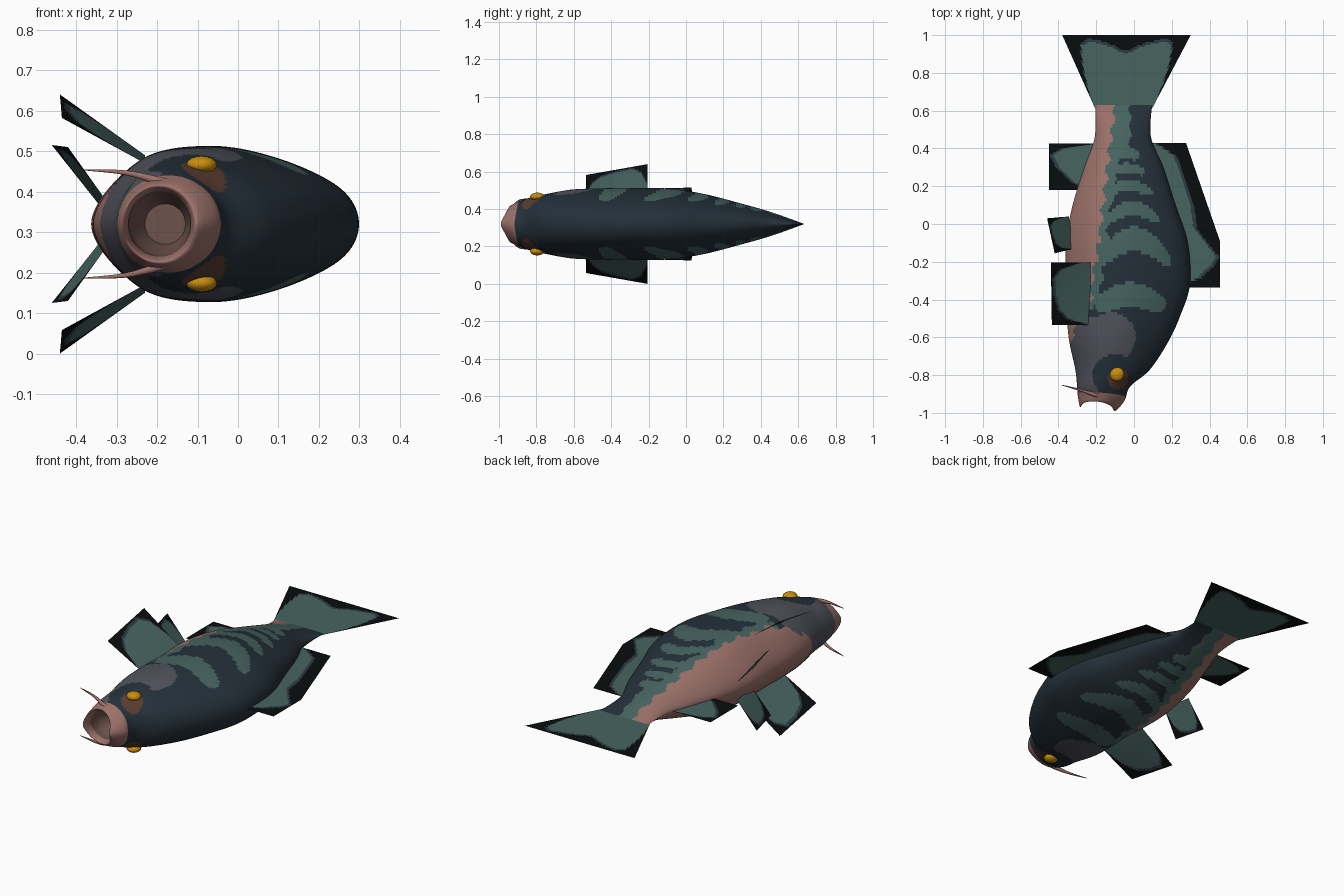
import bpy, bmesh, math
from mathutils import Vector

if "Cube" in bpy.data.objects:
    bpy.data.objects.remove(bpy.data.objects["Cube"], do_unlink=True)

MID = 0.32  # height of the fish's plane of symmetry
COLOURS = {
    "navy": (0.018, 0.030, 0.042), "teal": (0.062, 0.128, 0.118),
    "pink": (0.33, 0.165, 0.142), "grey": (0.082, 0.086, 0.106),
    "black": (0.003, 0.004, 0.004), "slate": (0.026, 0.042, 0.055),
    "amber": (0.58, 0.27, 0.005), "brown": (0.10, 0.045, 0.03),
    "mouth_brown": (0.15, 0.085, 0.068),
}
NAMES = list(COLOURS)
MATS = []
for name, rgb in COLOURS.items():
    m = bpy.data.materials.new(name)
    m.use_nodes = True
    m.diffuse_color = (*rgb, 1)
    bsdf = m.node_tree.nodes["Principled BSDF"]
    bsdf.inputs["Base Color"].default_value = (*rgb, 1)
    bsdf.inputs["Roughness"].default_value = 0.8
    MATS.append(m)


def finish(bm, name):
    me = bpy.data.meshes.new(name)
    bm.to_mesh(me)
    bm.free()
    for m in MATS:
        me.materials.append(m)
    ob = bpy.data.objects.new(name, me)
    bpy.context.collection.objects.link(ob)
    return ob


def lerp_table(table, u):
    for (a, va), (b, vb) in zip(table, table[1:]):
        if u <= b:
            return va + (vb - va) * max(u - a, 0) / (b - a)
    return table[-1][1]


def spline(p0, p1, p2, p3, t):
    return 0.5 * (2 * p1 + (p2 - p0) * t + (2 * p0 - 5 * p1 + 4 * p2 - p3) * t * t
                  + (3 * p1 - p0 - 3 * p2 + p3) * t ** 3)


def refine(items, n, closed):
    """Smooth curve through the given vectors, n steps per span."""
    count = len(items)
    pick = (lambda i: items[i % count]) if closed else (lambda i: items[min(max(i, 0), count - 1)])
    out = [spline(pick(i - 1), pick(i), pick(i + 1), pick(i + 2), k / n)
           for i in range(count if closed else count - 1) for k in range(n)]
    return out if closed else out + [items[-1]]


# ---- Body: cross-sections from mouth cavity, round the lip, to the tail root
# y, belly x, back x, half thickness, roundness, set-back of the sides
STATIONS = [
    (-0.80, -0.23, -0.13, 0.05, 1, 0), (-0.88, -0.265, -0.12, 0.075, 1, 0),
    (-0.955, -0.272, -0.115, 0.082, 1, 0.03), (-0.99, -0.285, -0.10, 0.096, 1, 0.04),
    (-0.935, -0.297, -0.05, 0.115, 1, 0.02), (-0.86, -0.302, -0.02, 0.137, 0.6, 0),
    (-0.77, -0.312, 0.085, 0.158, 0.3, 0), (-0.62, -0.343, 0.183, 0.183, 0, 0),
    (-0.48, -0.356, 0.247, 0.19, 0, 0), (-0.32, -0.36, 0.296, 0.192, 0, 0),
    (-0.10, -0.36, 0.285, 0.19, 0, 0), (0.10, -0.325, 0.22, 0.16, 0, 0),
    (0.30, -0.262, 0.155, 0.108, 0, 0), (0.46, -0.208, 0.09, 0.062, 0, 0),
    (0.63, -0.205, 0.095, 0.001, 0, 0),
]
PROFILE = [(0, 0), (0.18, 0.81), (0.44, 1), (0.70, 0.84), (0.93, 0.46), (1, 0)]


def section(y, belly, back, half, rnd, dip):
    pts = []
    for i in range(10):
        k, side = (i, 1) if i <= 5 else (10 - i, -1)
        a = math.pi * k / 5
        t = PROFILE[k][0] * (1 - rnd) + (1 - math.cos(a)) / 2 * rnd
        w = PROFILE[k][1] * (1 - rnd) + math.sin(a) * rnd
        pts.append(Vector((belly + (back - belly) * t,
                           y + dip * w + 0.02 * rnd * (1 - t), MID + side * half * w)))
    return pts


PINK_EDGE = [(-0.66, -0.35), (-0.58, -0.32), (-0.40, -0.23), (-0.18, -0.20),
             (0.05, -0.17), (0.32, -0.14), (0.63, -0.10)]
# Arched flank bars: centre x, top y, half length, thickness, droop
BARS = [(-0.02, -0.31, 0.19, 0.13, 0.09), (0.0, -0.015, 0.20, 0.13, 0.16),
        (-0.01, 0.12, 0.15, 0.075, 0.09), (-0.03, 0.235, 0.13, 0.06, 0.06),
        (-0.04, 0.325, 0.10, 0.055, 0.04), (-0.05, 0.41, 0.08, 0.065, 0.03)]


def inside(x, y, cx, cy, rx, ry):
    return ((x - cx) / rx) ** 2 + ((y - cy) / ry) ** 2 < 1


def body_colour(x, y):
    edge = lerp_table(PINK_EDGE, y) + 0.012 * math.sin(y * 60)
    if inside(x, y, -0.085, -0.82, 0.055, 0.055):
        return "brown"
    if y > -0.66 and x < edge:
        return "pink"
    if inside(x, y, -0.10, -0.80, 0.12, 0.11):
        return "navy"
    if inside(x, y, -0.12, -0.60, 0.13, 0.13) or (y < -0.5 and x < -0.19):
        return "grey"
    if y > -0.45 and x < edge + 0.045:
        return "teal"
    if y > 0.37 and x < -0.02 + 0.008 * math.sin(y * 70):
        return "teal"
    for cx, top, half, thick, droop in BARS:
        q = (x - cx) / half
        if abs(q) < 1:
            hi = top - droop * q * q
            if hi - thick * math.sqrt(1 - q ** 4) < y < hi:
                return "teal"
    return "navy"


STEP = 11
rings = [refine(section(*s), 14, True) for s in STATIONS]
columns = [refine(list(col), STEP, False) for col in zip(*rings)]
rows = list(zip(*columns))
bm = bmesh.new()
grid = [[bm.verts.new(p) for p in row] for row in rows]
for r in range(len(grid) - 1):
    for c in range(len(grid[0])):
        d = (c + 1) % len(grid[0])
        f = bm.faces.new((grid[r][c], grid[r][d], grid[r + 1][d], grid[r + 1][c]))
        f.smooth = True
        p = f.calc_center_median()
        zone = r / STEP
        colour = "mouth_brown" if zone < 1.8 else "pink" if zone < 4.2 else body_colour(p.x, p.y)
        f.material_index = NAMES.index(colour)
cap = bm.faces.new(grid[0])
cap.material_index = NAMES.index("mouth_brown")
bmesh.ops.recalc_face_normals(bm, faces=bm.faces)
finish(bm, "body")


# ---- Fins: thin sheets between a root line and a tip line, dark beyond a limit
def along(path, u):
    s = u * (len(path) - 1)
    i = min(int(s), len(path) - 2)
    return Vector(path[i]).lerp(Vector(path[i + 1]), s - i)


def fin(name, root, tip, limit, border=0.07, n=44):
    bm = bmesh.new()
    vs = [[bm.verts.new(along(root, i / n).lerp(along(tip, i / n), j / n))
           for j in range(n + 1)] for i in range(n + 1)]
    for i in range(n):
        for j in range(n):
            f = bm.faces.new((vs[i][j], vs[i + 1][j], vs[i + 1][j + 1], vs[i][j + 1]))
            gap = (j + 0.5) / n - lerp_table(limit, (i + 0.5) / n)
            f.material_index = NAMES.index("teal" if gap < 0 else "slate" if gap < border else "black")
    return finish(bm, name)


def flat(*pts):
    return [(x, y, MID) for x, y in pts]


fin("tail_fin", flat((-0.205, 0.61), (0.095, 0.61)), flat((-0.38, 1.0), (0.30, 1.0)),
    [(0, 0.1), (0.06, 0.5), (0.12, 0.85), (0.2, 0.92), (0.35, 0.85), (0.5, 0.74),
     (0.65, 0.85), (0.82, 0.92), (0.89, 0.85), (0.95, 0.5), (1, 0.1)], 0.04)
fin("dorsal_fin", flat((0.06, 0.43), (0.15, 0.10), (0.25, -0.335)),
    flat((0.275, 0.43), (0.455, -0.09), (0.455, -0.335)),
    [(0, 0.2), (0.08, 0.6), (0.35, 0.62), (0.52, 0.52), (0.68, 0.92),
     (0.8, 0.8), (0.92, 0.5), (1, 0)])
fin("anal_fin", flat((-0.20, 0.18), (-0.17, 0.425)), flat((-0.45, 0.18), (-0.45, 0.425)),
    [(0, 0.1), (0.15, 0.45), (0.5, 0.8), (0.75, 0.92), (0.9, 0.7), (1, 0.1)])

PADDLE = [(0, 0), (0.1, 0.55), (0.25, 0.78), (0.5, 0.88), (0.75, 0.9), (0.9, 0.7), (1, 0.2)]
for side, label in ((1, "upper"), (-1, "lower")):
    def lift(*pts):
        return [(x, y, MID + side * h) for x, y, h in pts]

    fin(label + "_pectoral_fin", lift((-0.23, -0.535, 0.15), (-0.23, -0.205, 0.17)),
        lift((-0.435, -0.535, 0.262), (-0.44, -0.205, 0.32)), PADDLE)
    fin(label + "_pelvic_fin", lift((-0.32, -0.13, 0.05), (-0.345, 0.04, 0.05)),
        lift((-0.42, -0.155, 0.19), (-0.46, 0.03, 0.195)), PADDLE)

    # ---- Eye: shallow dome on the cheek
    bm = bmesh.new()
    bmesh.ops.create_uvsphere(bm, u_segments=20, v_segments=10, radius=1)
    for v in bm.verts:
        v.co = Vector((-0.09 + 0.038 * v.co.x, -0.795 + 0.038 * v.co.y,
                       MID + side * 0.146 + 0.022 * v.co.z))
    for f in bm.faces:
        f.smooth = True
        f.material_index = NAMES.index("amber")
    finish(bm, label + "_eye")

    # ---- Barbel: tapering whisker sweeping back from the lip
    bm = bmesh.new()
    path = refine([Vector(p) for p in lift((-0.13, -0.91, 0.085), (-0.20, -0.905, 0.107),
                                           (-0.28, -0.88, 0.127), (-0.385, -0.852, 0.134))], 4, False)
    loops = []
    for i, p in enumerate(path):
        rad = 0.017 * (1 - i / (len(path) - 1)) + 0.001
        loops.append([bm.verts.new(p + Vector((0, math.cos(a), math.sin(a))) * rad)
                      for a in (k * math.tau / 6 for k in range(6))])
    for a, b in zip(loops, loops[1:]):
        for k in range(6):
            f = bm.faces.new((a[k], a[k - 1], b[k - 1], b[k]))
            f.smooth = True
            f.material_index = NAMES.index("pink")
    bm.faces.new(loops[-1]).material_index = NAMES.index("pink")
    bmesh.ops.recalc_face_normals(bm, faces=bm.faces)
    finish(bm, label + "_barbel")
